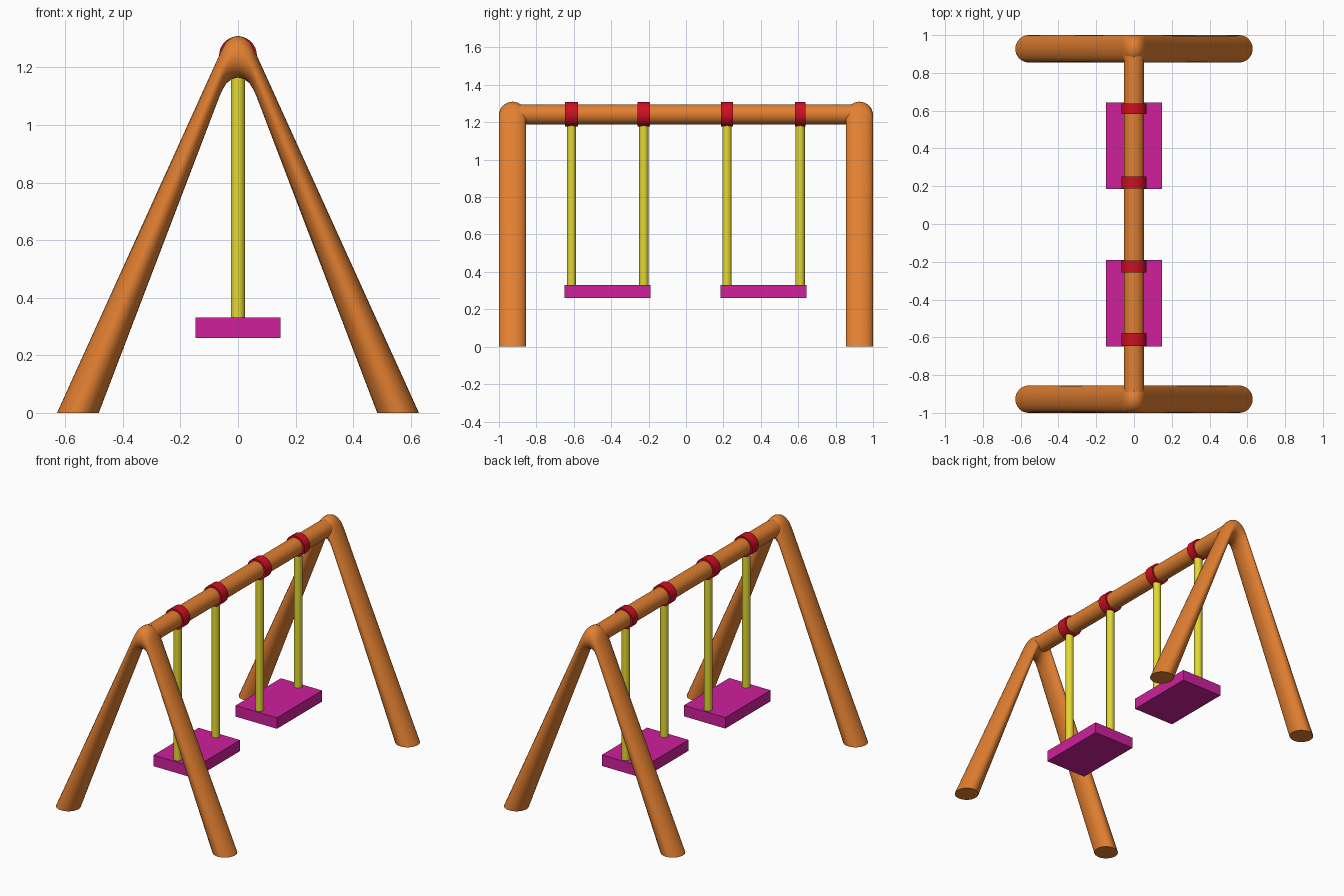
import bpy, bmesh, math
from mathutils import Matrix

if "Cube" in bpy.data.objects:
    bpy.data.objects.remove(bpy.data.objects["Cube"])


def material(name, rgb):
    m = bpy.data.materials.new(name)
    m.diffuse_color = (*rgb, 1)
    m.use_nodes = True
    m.node_tree.nodes["Principled BSDF"].inputs["Base Color"].default_value = m.diffuse_color
    return m


ORANGE = material("orange wood", (0.76, 0.215, 0.031))
RED = material("red clamp", (0.62, 0.005, 0.016))
YELLOW = material("yellow pole", (0.77, 0.69, 0.032))
PINK = material("magenta seat", (0.62, 0.0144, 0.33))


def finish(bm, name, mat, smooth=True):
    bmesh.ops.recalc_face_normals(bm, faces=bm.faces)
    me = bpy.data.meshes.new(name)
    bm.to_mesh(me)
    bm.free()
    me.materials.append(mat)
    ob = bpy.data.objects.new(name, me)
    bpy.context.collection.objects.link(ob)
    if smooth:
        bpy.ops.object.select_all(action='DESELECT')
        ob.select_set(True)
        bpy.context.view_layer.objects.active = ob
        bpy.ops.object.shade_smooth_by_angle(angle=math.radians(35))
    return ob


def cylinder(name, mat, r, depth, center, along_y=False, segs=32):
    bm = bmesh.new()
    rot = Matrix.Rotation(math.pi / 2, 4, 'X') if along_y else Matrix()
    bmesh.ops.create_cone(bm, cap_ends=True, segments=segs, radius1=r, radius2=r,
                          depth=depth, matrix=Matrix.Translation(center) @ rot)
    return finish(bm, name, mat)


# A-frame: a circle that stands upright at the bend and lies flat at the feet
R, N = 0.0725, 32
BEND = [(0.064, 1.172), (0.054, 1.194), (0.040, 1.217), (0.021, 1.232)]


def a_frame(name, y):
    rings = [(-0.556, 0, -90)] + [(-x, z, 0) for x, z in BEND] + [(0, 1.2375, 0)]
    rings += [(-x, z, -a) for x, z, a in reversed(rings[:-1])]
    bm = bmesh.new()
    loops = []
    for x, z, deg in rings:
        a = math.radians(deg)
        loop = []
        for i in range(N):
            t = 2 * math.pi * i / N
            c = R * math.cos(t)
            loop.append(bm.verts.new((x + c * math.sin(a), y + R * math.sin(t),
                                      z + c * math.cos(a))))
        loops.append(loop)
    for p, q in zip(loops, loops[1:]):
        for i in range(N):
            j = (i + 1) % N
            bm.faces.new((p[i], p[j], q[j], q[i]))
    bm.faces.new(loops[0])
    bm.faces.new(loops[-1])
    return finish(bm, name, ORANGE)


a_frame("front_leg_frame", -0.9275)
a_frame("back_leg_frame", 0.9275)

# Top beam
BZ = 1.242
cylinder("top_beam", ORANGE, 0.054, 1.84, (0, 0, BZ), True)

# Clamps and hanging poles
for i, (y, w) in enumerate([(-0.612, 0.068), (-0.225, 0.066), (0.219, 0.064), (0.61, 0.056)]):
    cylinder(f"clamp_{i}", RED, 0.0655, w, (0, y, BZ), True)
    cylinder(f"pole_{i}", YELLOW, 0.025, 0.92, (0, y, 0.76), segs=24)

# Seats
for name, y in (("front_seat", -0.419), ("back_seat", 0.415)):
    bm = bmesh.new()
    bmesh.ops.create_cube(bm, size=1, matrix=Matrix.Translation((0, y, 0.295))
                          @ Matrix.Diagonal((0.294, 0.459, 0.071, 1)))
    finish(bm, name, PINK, False)
